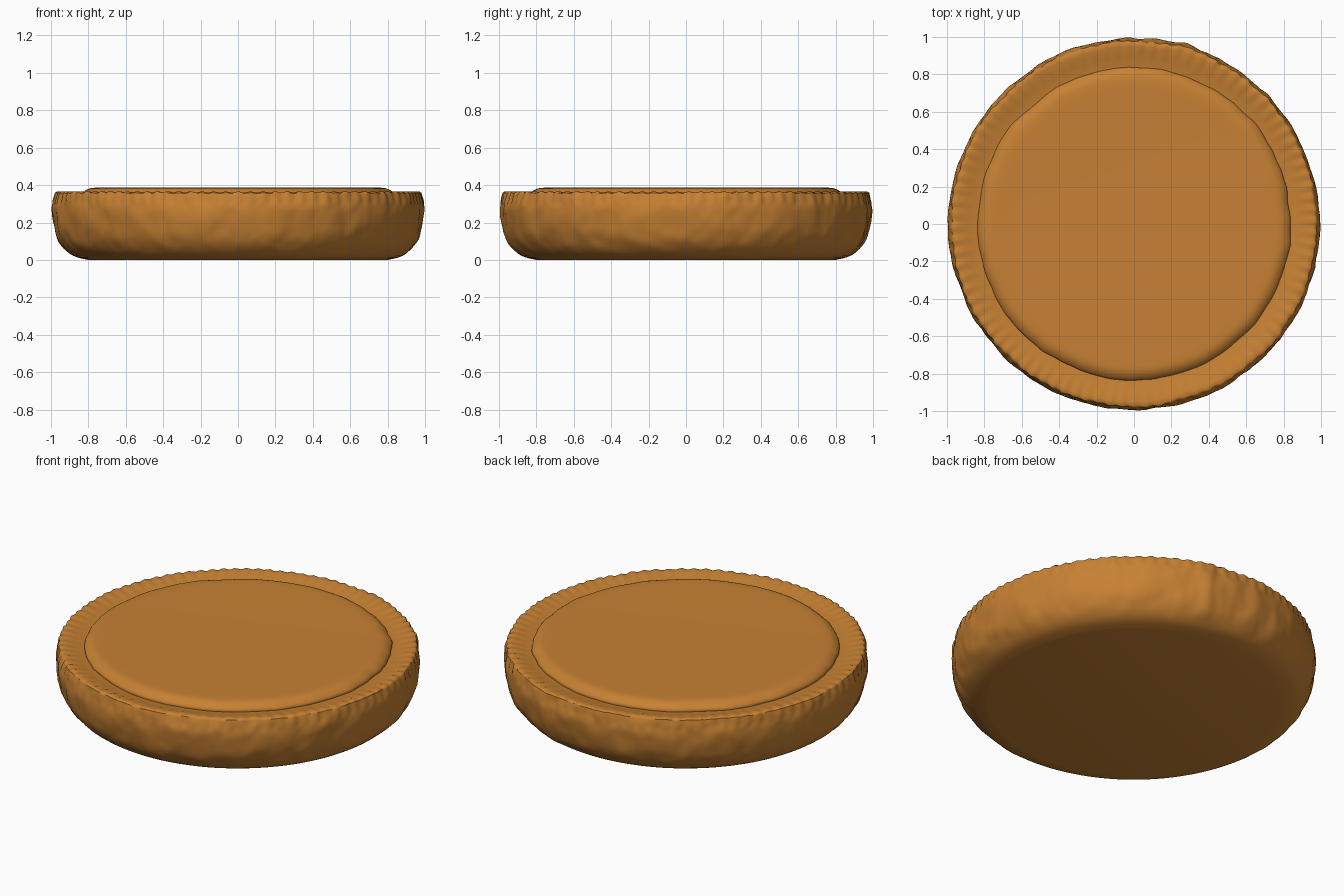
import bpy, bmesh, math
from mathutils import Vector, noise

if "Cube" in bpy.data.objects:
    bpy.data.objects.remove(bpy.data.objects["Cube"])

mat = bpy.data.materials.new("baked golden brown")
mat.diffuse_color = (0.57, 0.22, 0.033, 1)
mat.use_nodes = True
mat.node_tree.nodes["Principled BSDF"].inputs["Base Color"].default_value = mat.diffuse_color


def smooth_profile(points, steps):
    """Catmull-Rom resampling of an (r, z) profile."""
    p = [points[0]] + points + [points[-1]]
    out = []
    for i in range(1, len(p) - 2):
        a, b, c, d = (Vector(q) for q in p[i - 1:i + 3])
        for s in range(steps):
            t = s / steps
            out.append(0.5 * (2 * b + (c - a) * t + (2 * a - 5 * b + 4 * c - d) * t * t
                              + (3 * b - a - 3 * c + d) * t ** 3))
    out.append(Vector(points[-1]))
    return out


def lathe(name, profile, seg, shape, cap_start, cap_end):
    """Spin a profile, with shape() giving each vertex its irregularity."""
    bm = bmesh.new()
    rings = []
    for r, z in profile:
        ring = []
        for k in range(seg):
            a = math.tau * k / seg
            rr, zz = shape(r, z, a)
            ring.append(bm.verts.new((rr * math.cos(a), rr * math.sin(a), max(zz, 0))))
        rings.append(ring)
    for lo, hi in zip(rings, rings[1:]):
        for k in range(seg):
            n = (k + 1) % seg
            bm.faces.new((lo[k], lo[n], hi[n], hi[k]))
    if cap_start:
        bm.faces.new(rings[0][::-1])
    if cap_end:
        bm.faces.new(rings[-1])
    bmesh.ops.recalc_face_normals(bm, faces=bm.faces)
    me = bpy.data.meshes.new(name)
    bm.to_mesh(me)
    bm.free()
    me.materials.append(mat)
    ob = bpy.data.objects.new(name, me)
    bpy.context.collection.objects.link(ob)
    bpy.context.view_layer.objects.active = ob
    ob.select_set(True)
    bpy.ops.object.shade_smooth_by_angle(angle=math.radians(40))
    ob.select_set(False)
    return ob


# Crust: hand-pressed side, crimped rim dipping in towards the filling
def crust_shape(r, z, a):
    p = Vector((r * math.cos(a), r * math.sin(a), z))
    w = min(1, z / 0.08)
    lump = noise.noise(p * 9) * 0.009 + noise.noise(p * 20 + Vector((5, 5, 5))) * 0.004
    rr = r + w * lump * (1 if r > 0.9 else 0.3)
    zz = z
    if z > 0.3:
        crimp = math.sin(92 * a + 1.5 * math.sin(3 * a))
        zz += 0.004 * crimp * max(0, 1 - abs(r - 0.95) / 0.07)
        if r > 0.93:
            rr += 0.003 * crimp
    # small dent of spare dough at the back
    da = (a - math.radians(74)) / 0.05
    rr += 0.012 * math.exp(-da * da) * w * (r > 0.9)
    return rr, zz


outer = smooth_profile([(0.80, 0.0), (0.88, 0.022), (0.94, 0.075), (0.975, 0.15),
                        (0.992, 0.26), (0.985, 0.32), (0.975, 0.357)], 4)
rim = [Vector(q) for q in ((0.965, 0.363), (0.945, 0.362), (0.92, 0.357),
                           (0.89, 0.350), (0.86, 0.343), (0.82, 0.338), (0.76, 0.335))]
lathe("crust", outer + rim, 368, crust_shape, True, True)


# Filling: low disc with a soft, slightly uneven edge
def filling_shape(r, z, a):
    d = Vector((math.cos(a), math.sin(a), 0))
    w = max(0, min(1, (r - 0.7) / 0.12))
    return r + w * (noise.noise(d * 4) * 0.010 + noise.noise(d * 11) * 0.005), z


fill = smooth_profile([(0.832, 0.325), (0.836, 0.348), (0.822, 0.366),
                       (0.795, 0.381), (0.76, 0.386), (0.70, 0.386)], 3)
lathe("filling", fill, 180, filling_shape, False, True)
